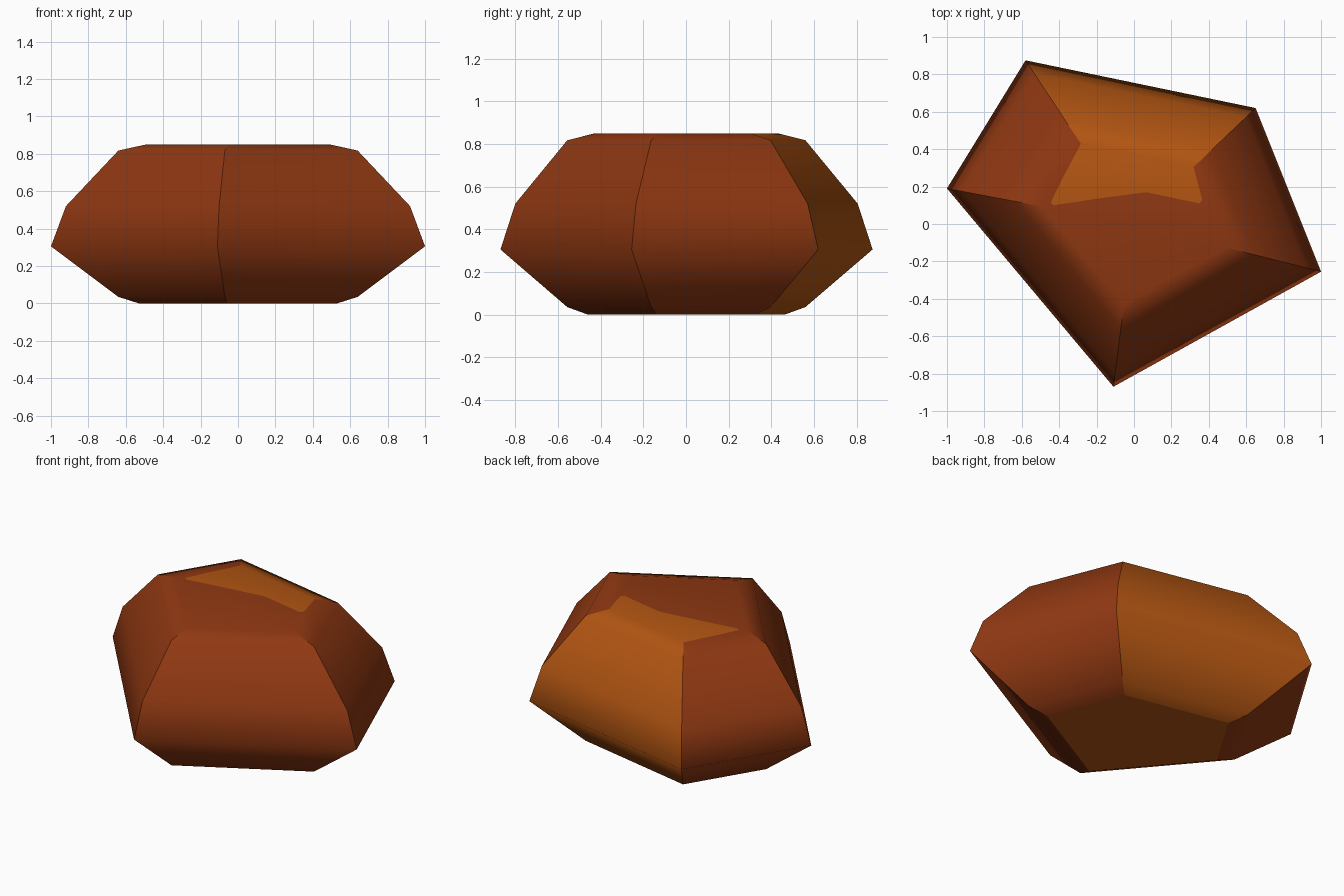
import bpy, bmesh

if "Cube" in bpy.data.objects:
    bpy.data.objects.remove(bpy.data.objects["Cube"])


def material(name, colour):
    m = bpy.data.materials.new(name)
    m.diffuse_color = (*colour, 1)
    m.use_nodes = True
    m.node_tree.nodes["Principled BSDF"].inputs["Base Color"].default_value = m.diffuse_color
    return m


# Plan outline at the widest level (first side is the ochre back side)
outline = [(0.65, 0.62), (-0.58, 0.875), (-1.0, 0.19), (-0.11, -0.87), (1.0, -0.255)]
# Height and scale of each level
levels = [(0.0, 0.53), (0.035, 0.64), (0.305, 1.0), (0.52, 0.92), (0.817, 0.64), (0.85, 0.49)]
RUST, OCHRE = 0, 1

bm = bmesh.new()
rings = [[bm.verts.new((x * s, y * s, z)) for x, y in outline] for z, s in levels]


def face(verts, mat, smooth=True):
    f = bm.faces.new(verts)
    f.material_index = mat
    f.smooth = smooth


# Sides: ochre at the back, rust elsewhere
for a, b in zip(rings, rings[1:]):
    for i in range(5):
        j = (i + 1) % 5
        face((a[i], a[j], b[j], b[i]), OCHRE if i == 0 else RUST)

# Flat ochre underside
face(rings[0][::-1], OCHRE, False)

# Flat top, split into an ochre patch running over from the back and rust
top = rings[-1]
border = [bm.verts.new((x, y, 0.85)) for x, y in
          [(-0.385, 0.24), (-0.445, 0.115), (-0.43, 0.1), (-0.2, 0.135),
           (0.065, 0.17), (0.35, 0.11), (0.365, 0.13)]]
face([top[0], top[1]] + border, OCHRE)
face([top[1], top[2], top[3], top[4], top[0]] + border[::-1], RUST)

# Corner edges stay crisp, level edges blend
for ring_a, ring_b in zip(rings, rings[1:]):
    for va, vb in zip(ring_a, ring_b):
        bm.edges.get((va, vb)).smooth = False

bmesh.ops.recalc_face_normals(bm, faces=bm.faces)
mesh = bpy.data.meshes.new("rock")
bm.to_mesh(mesh)
bm.free()
mesh.materials.append(material("rust brown", (0.28, 0.04, 0.006)))
mesh.materials.append(material("ochre orange", (0.45, 0.092, 0.006)))
rock = bpy.data.objects.new("rock", mesh)
bpy.context.collection.objects.link(rock)
